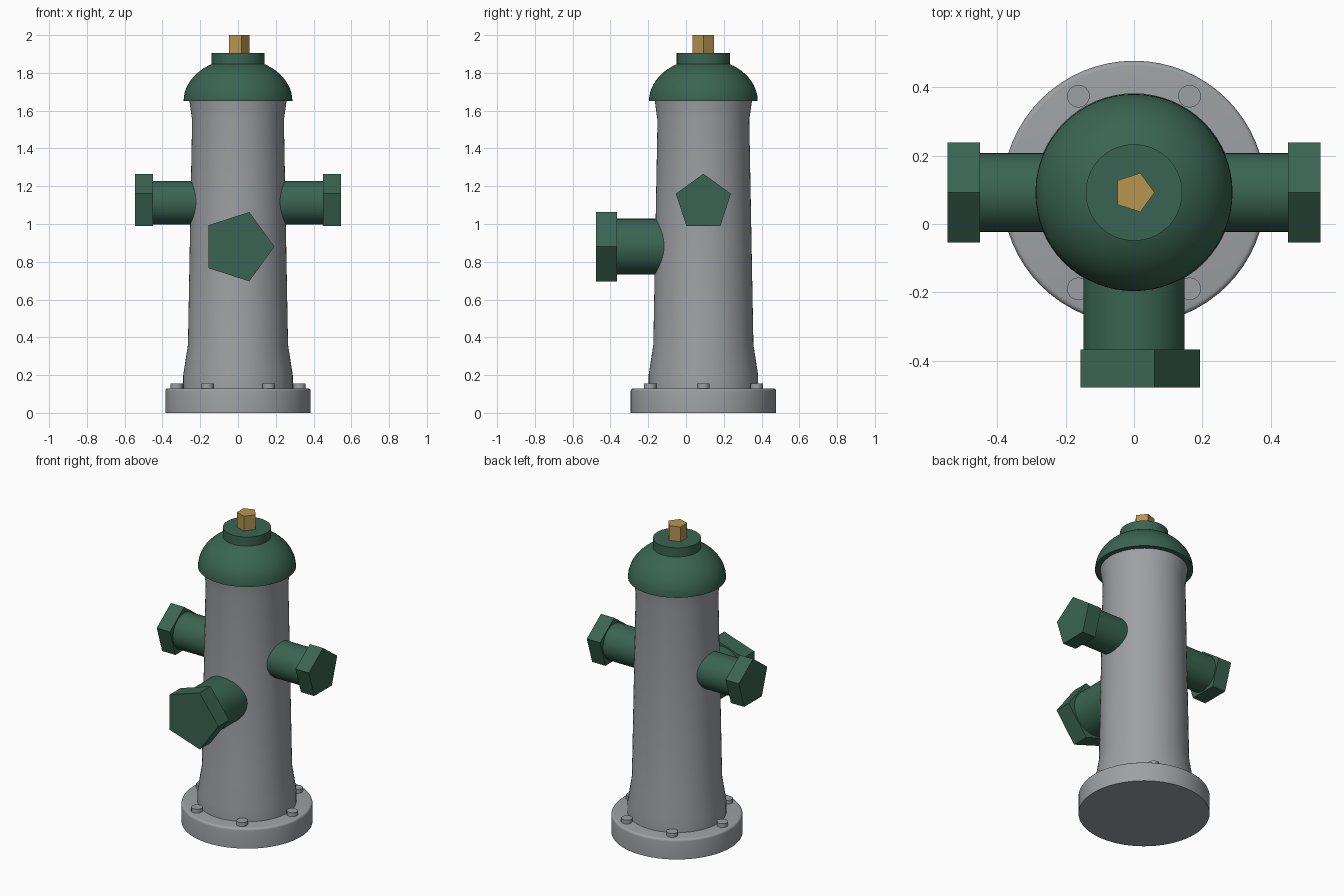
import bpy, bmesh, math
from mathutils import Matrix

if "Cube" in bpy.data.objects:
    bpy.data.objects.remove(bpy.data.objects["Cube"])

AXIS_Y = 0.092  # the barrel stands behind centre to balance the front nozzle


def material(name, rgb):
    m = bpy.data.materials.new(name)
    m.diffuse_color = (*rgb, 1)
    m.use_nodes = True
    m.node_tree.nodes["Principled BSDF"].inputs["Base Color"].default_value = m.diffuse_color
    return m


GREY = material("grey_iron", (0.34, 0.355, 0.365))
GREEN = material("green_paint", (0.042, 0.127, 0.086))
BRASS = material("brass", (0.47, 0.30, 0.08))


def lathe(name, profile, mat, sides=64, loc=(0, 0, 0), rot=None, start=0.0, smooth=True):
    """Spin a (radius, height) profile round local z and close both ends."""
    bm = bmesh.new()
    rings = []
    for r, z in profile:
        if r < 1e-4:
            rings.append([bm.verts.new((0, 0, z))] * sides)
            continue
        angles = [start + 2 * math.pi * i / sides for i in range(sides)]
        rings.append([bm.verts.new((r * math.cos(a), r * math.sin(a), z)) for a in angles])
    for low, high in zip(rings, rings[1:]):
        for i in range(sides):
            j = (i + 1) % sides
            quad = dict.fromkeys((low[i], low[j], high[j], high[i]))
            bm.faces.new(list(quad))
    if profile[0][0] > 1e-4:
        bm.faces.new(rings[0][::-1])
    if profile[-1][0] > 1e-4:
        bm.faces.new(rings[-1])
    mesh = bpy.data.meshes.new(name)
    turn = rot if rot else Matrix.Identity(4)
    bm.transform(Matrix.Translation((loc[0], loc[1] + AXIS_Y, loc[2])) @ turn)
    bm.normal_update()
    bm.to_mesh(mesh)
    bm.free()
    mesh.materials.append(mat)
    ob = bpy.data.objects.new(name, mesh)
    bpy.context.collection.objects.link(ob)
    if smooth:
        bpy.ops.object.select_all(action='DESELECT')
        ob.select_set(True)
        bpy.context.view_layer.objects.active = ob
        bpy.ops.object.shade_smooth_by_angle(angle=math.radians(30))
    return ob


# Base flange with a softened upper edge
edge = [(0.37 + 0.015 * math.cos(a), 0.115 + 0.015 * math.sin(a))
        for a in (math.pi / 2 * i / 4 for i in range(5))]
lathe("base_flange", [(0.385, 0)] + edge, GREY)

# Flange bolts
for i in range(6):
    a = math.pi / 3 * i
    lathe(f"flange_bolt_{i + 1}", [(0.033, 0.11), (0.033, 0.155)], GREY, 24,
          loc=(0.325 * math.cos(a), 0.325 * math.sin(a), 0))

# Tapered barrel with flared foot and neck
lathe("barrel", [(0.29, 0.1), (0.29, 0.2), (0.265, 0.36), (0.243, 1.55), (0.257, 1.65)], GREY)

# Domed bonnet, its top cap and the operating nut
dome = [(0.288 * math.cos(a), 1.65 + 0.225 * math.sin(a))
        for a in (math.pi / 2 * i / 16 for i in range(17))]
lathe("bonnet_dome", dome, GREEN)
lathe("bonnet_cap", [(0.141, 1.8), (0.141, 1.905)], GREEN)
lathe("operating_nut", [(0.06, 1.88), (0.06, 2.0)], BRASS, 5, smooth=False)

# Side nozzles with five-sided caps, point upward
for side, s in (("right", 1), ("left", -1)):
    turn = Matrix.Rotation(s * math.pi / 2, 4, 'Y')
    lathe(f"{side}_nozzle", [(0.115, 0.1), (0.115, 0.47)], GREEN, 48, (0, 0, 1.113), turn)
    lathe(f"{side}_nozzle_cap", [(0.153, 0.45), (0.153, 0.545)], GREEN, 5, (0, 0, 1.113), turn,
          start=math.pi if s > 0 else 0, smooth=False)

# Large front nozzle with a five-sided cap, point to the right
turn = Matrix.Rotation(math.pi / 2, 4, 'X')
lathe("front_nozzle", [(0.148, 0.1), (0.148, 0.48)], GREEN, 48, (0, 0, 0.88), turn)
lathe("front_nozzle_cap", [(0.193, 0.458), (0.193, 0.569)], GREEN, 5, (0, 0, 0.88), turn,
      smooth=False)
